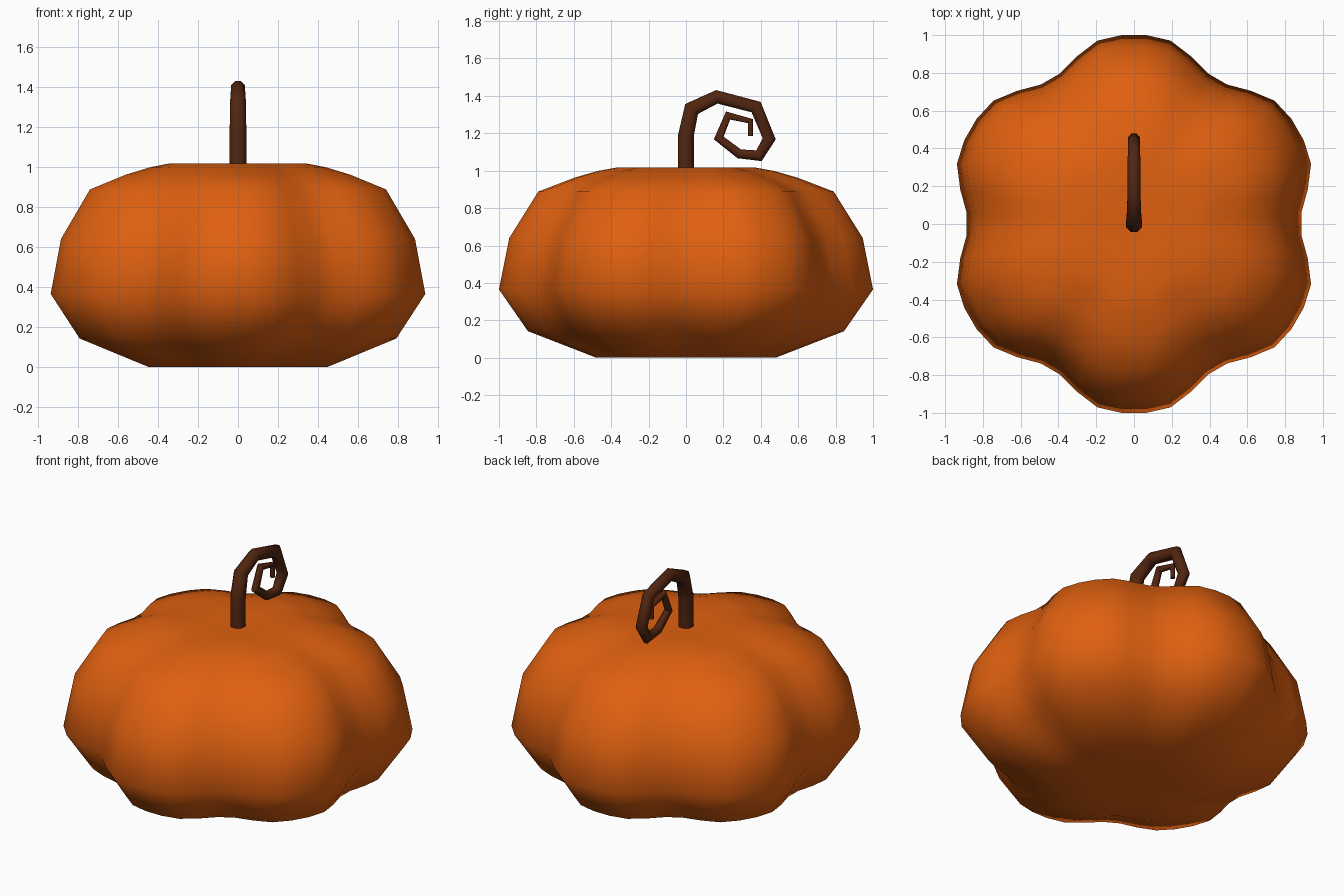
import bpy, bmesh, math
from mathutils import Vector

old = bpy.data.objects.get("Cube")
if old:
    bpy.data.objects.remove(old, do_unlink=True)


def material(name, rgb):
    m = bpy.data.materials.new(name)
    m.use_nodes = True
    m.diffuse_color = (*rgb, 1)
    bsdf = m.node_tree.nodes["Principled BSDF"]
    bsdf.inputs["Base Color"].default_value = (*rgb, 1)
    bsdf.inputs["Roughness"].default_value = 0.8
    return m


def skin(name, rings, mat, start=None, end=None):
    """Join closed rings into a tube; each end is a flat face or a fan to a point."""
    bm = bmesh.new()
    loops = [[bm.verts.new(p) for p in ring] for ring in rings]
    n = len(loops[0])
    for a, b in zip(loops, loops[1:]):
        for i in range(n):
            j = (i + 1) % n
            bm.faces.new((a[i], a[j], b[j], b[i]))
    for loop, tip in ((loops[0], start), (loops[-1], end)):
        if tip is None:
            bm.faces.new(loop)
        else:
            v = bm.verts.new(tip)
            for i in range(n):
                bm.faces.new((loop[i], loop[(i + 1) % n], v))
    bmesh.ops.recalc_face_normals(bm, faces=bm.faces)
    mesh = bpy.data.meshes.new(name)
    bm.to_mesh(mesh)
    bm.free()
    mesh.materials.append(mat)
    ob = bpy.data.objects.new(name, mesh)
    bpy.context.collection.objects.link(ob)
    return ob


orange = material("pumpkin orange", (0.74, 0.117, 0.005))
brown = material("stem brown", (0.082, 0.018, 0.005))

# Pumpkin body: a six-lobed outline scaled along a vertical profile
half_lobe = [1.0, 0.988, 0.936, 0.886]
lobe = half_lobe + half_lobe[::-1]
outline = []
for i in range(6 * len(lobe)):
    a = math.pi / 2 + math.radians(3.75 + 7.5 * i)
    r = lobe[i % len(lobe)]
    outline.append((r * math.cos(a), r * math.sin(a)))

profile = [(0.25, 0), (0.48, 0), (0.847, 0.142), (1.002, 0.365), (0.947, 0.64),
           (0.792, 0.888), (0.6, 0.962), (0.47, 0.999), (0.37, 1.017), (0.18, 1.012)]
rings = [[(x * s, y * s, z) for x, y in outline] for s, z in profile]
body = skin("pumpkin_body", rings, orange, (0, 0, 0), (0, 0, 1.01))
body.data.shade_smooth()

# Curled stem: tapering octagonal tube along a spiral in the y-z plane
path = [(0, 1.0, 0.043), (0, 1.19, 0.043), (0.03, 1.33, 0.04), (0.165, 1.395, 0.035),
        (0.375, 1.34, 0.034), (0.445, 1.17, 0.032), (0.39, 1.08, 0.028),
        (0.285, 1.09, 0.025), (0.175, 1.175, 0.022), (0.225, 1.295, 0.019),
        (0.345, 1.265, 0.014), (0.345, 1.185, 0.013)]
points = [Vector((0, y, z)) for y, z, r in path]
side = Vector((1, 0, 0))
rings = []
for k, p in enumerate(points):
    before = (p - points[k - 1]).normalized() if k else None
    after = (points[k + 1] - p).normalized() if k + 1 < len(points) else None
    before, after = before or after, after or before
    tangent = (before + after).normalized()
    miter = 1 / max(tangent.dot(after), 0.6)
    normal = side.cross(tangent) * miter
    angles = [math.tau * (i + 0.5) / 8 for i in range(8)]
    rings.append([p + path[k][2] * 1.05 * (side * math.cos(a) + normal * math.sin(a))
                  for a in angles])
stem = skin("curled_stem", rings, brown)

bpy.ops.object.select_all(action="DESELECT")
stem.select_set(True)
bpy.context.view_layer.objects.active = stem
bpy.ops.object.shade_smooth_by_angle(angle=math.radians(46))
